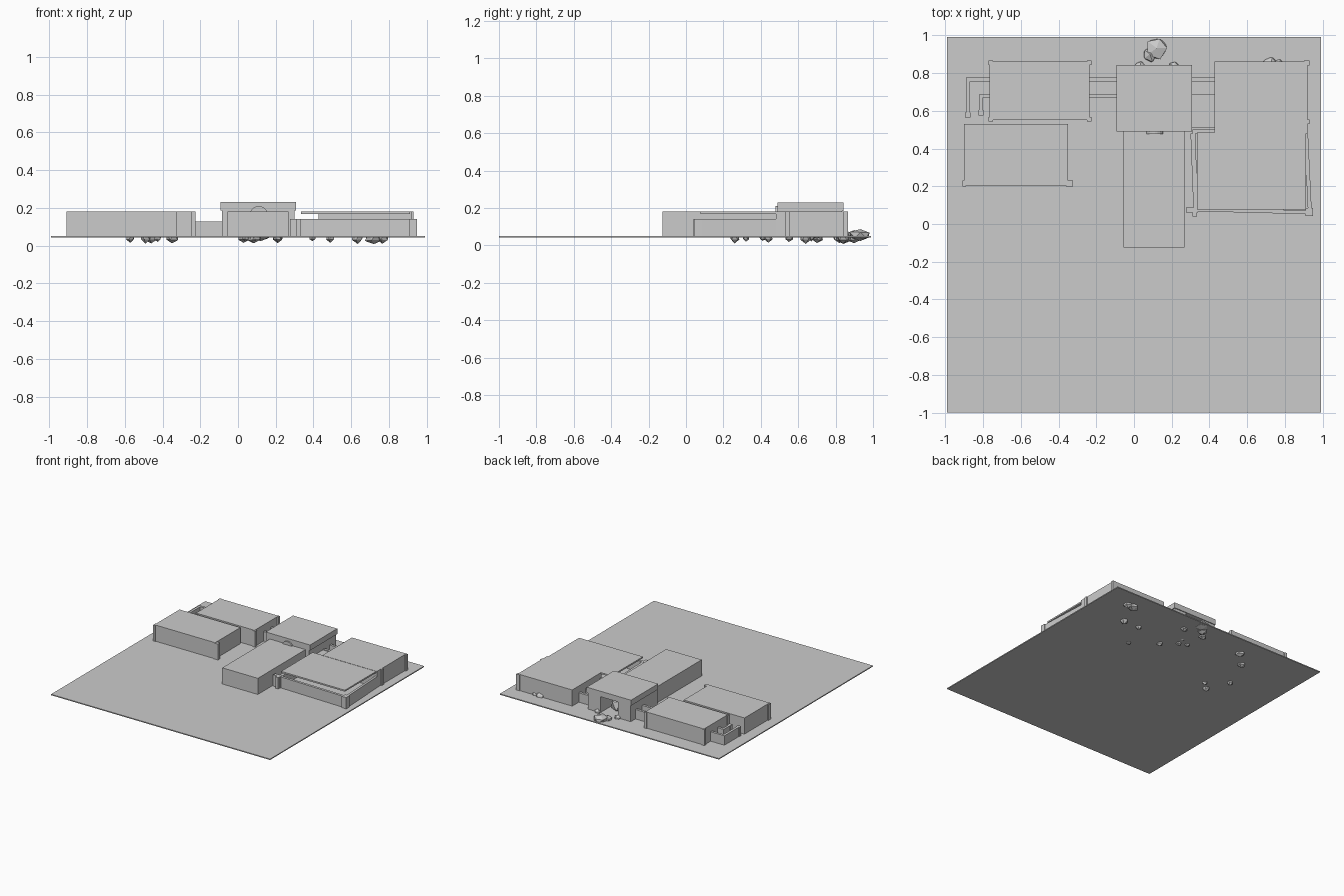
import bpy, bmesh, math, random
from mathutils import Vector

random.seed(4)
G = 0.05  # top of the ground plate


def box(name, x0, x1, y0, y1, z0, z1):
    bm = bmesh.new()
    bmesh.ops.create_cube(bm, size=1)
    for v in bm.verts:
        v.co = ((x0 + x1) / 2 + v.co.x * (x1 - x0),
                (y0 + y1) / 2 + v.co.y * (y1 - y0),
                (z0 + z1) / 2 + v.co.z * (z1 - z0))
    return finish(name, bm)


def finish(name, bm):
    me = bpy.data.meshes.new(name)
    bm.to_mesh(me)
    bm.free()
    ob = bpy.data.objects.new(name, me)
    bpy.context.collection.objects.link(ob)
    return ob


def wall(name, a, b, t, z1):
    """Straight wall of thickness t between two plan points."""
    a, b = Vector(a), Vector(b)
    d = b - a
    ob = box(name, -d.length / 2, d.length / 2, -t / 2, t / 2, 0, z1 - G)
    m = (a + b) / 2
    ob.location = (m.x, m.y, G)
    ob.rotation_euler.z = math.atan2(d.y, d.x)
    return ob


def rock(name, x, y, z, rx, ry, rz):
    bm = bmesh.new()
    bmesh.ops.create_icosphere(bm, subdivisions=1, radius=1)
    for v in bm.verts:
        s = random.uniform(0.8, 1.08)
        v.co = (x + v.co.x * rx * s, y + v.co.y * ry * s,
                max(0.0, z + v.co.z * rz * s))
    return finish(name, bm)


# ground plate
box("ground", -0.99, 0.99, -1.0, 0.99, 0.042, G)

# back-left building with corner posts
box("back_left_building", -0.765, -0.235, 0.55, 0.86, G, 0.182)
for i, x in enumerate((-0.772, -0.25)):
    for j, y in enumerate((0.542, 0.842)):
        box(f"back_left_post_{i}{j}", x, x + 0.025, y, y + 0.024, G, 0.18)

# front-left building
box("front_left_building", -0.9, -0.35, 0.205, 0.53, G, 0.182)
box("front_left_post_a", -0.908, -0.89, 0.2, 0.23, G, 0.18)
box("front_left_post_b", -0.36, -0.322, 0.2, 0.23, G, 0.18)

# central gatehouse with a passage open to the back
box("gate_wall_left", -0.085, 0.03, 0.5, 0.835, G, 0.185)
box("gate_wall_right", 0.19, 0.3, 0.5, 0.835, G, 0.185)
box("gate_wall_front", -0.085, 0.3, 0.49, 0.52, G, 0.185)
box("gate_roof", -0.092, 0.308, 0.49, 0.842, 0.185, 0.23)

# half-round arch on the gatehouse front
bm = bmesh.new()
arc = [bm.verts.new((0.11 + 0.047 * math.cos(math.pi * i / 10), 0.478,
                     0.165 + 0.045 * math.sin(math.pi * i / 10))) for i in range(11)]
face = bm.faces.new(arc)
ext = bmesh.ops.extrude_face_region(bm, geom=[face])["geom"]
for v in ext:
    if isinstance(v, bmesh.types.BMVert):
        v.co.y += 0.02
bmesh.ops.recalc_face_normals(bm, faces=bm.faces[:])
finish("gate_arch", bm)

# long front hall
box("front_hall", -0.055, 0.267, -0.125, 0.492, G, 0.182)

# right building: solid rear wing and covered front yard
box("right_rear_wing", 0.427, 0.92, 0.48, 0.86, G, 0.182)
for i, y in enumerate((0.84, 0.53)):
    box(f"right_wing_post_{i}", 0.9, 0.93, y, y + 0.025, G, 0.18)
box("right_front_roof", 0.335, 0.912, 0.078, 0.485, 0.168, 0.18)
wall("yard_wall_left", (0.312, 0.48), (0.328, 0.06), 0.025, 0.14)
wall("yard_wall_right", (0.912, 0.48), (0.932, 0.06), 0.02, 0.14)
wall("yard_wall_front", (0.3, 0.078), (0.93, 0.062), 0.02, 0.14)
wall("yard_wall_back", (0.31, 0.49), (0.43, 0.49), 0.02, 0.14)
box("yard_post_left", 0.275, 0.335, 0.062, 0.088, G, 0.142)
box("yard_post_front_left", 0.31, 0.335, 0.04, 0.07, G, 0.142)
box("yard_post_right", 0.908, 0.948, 0.043, 0.085, G, 0.142)

# low parallel link walls between the buildings
for i, (x0, x1) in enumerate(((-0.24, -0.08), (0.3, 0.43))):
    box(f"link_wall_back_{i}", x0, x1, 0.755, 0.775, G, 0.127)
    box(f"link_wall_front_{i}", x0, x1, 0.667, 0.687, G, 0.127)
box("link_block", 0.3, 0.43, 0.51, 0.67, G, 0.12)

# bent walls on the far left
box("outer_wall_back", -0.89, -0.76, 0.755, 0.775, G, 0.127)
box("outer_wall_side", -0.89, -0.87, 0.585, 0.775, G, 0.127)
box("outer_wall_end", -0.895, -0.865, 0.565, 0.59, G, 0.127)
box("inner_wall_back", -0.82, -0.76, 0.667, 0.687, G, 0.127)
box("inner_wall_side", -0.822, -0.803, 0.6, 0.687, G, 0.127)
box("inner_wall_end", -0.825, -0.797, 0.575, 0.605, G, 0.127)

# rocks, some poking through the ground
rock("big_rock", 0.12, 0.932, 0.055, 0.065, 0.066, 0.036)
spots = [(0.72, 0.84, 0.05), (0.635, 0.64, 0.035), (0.49, 0.64, 0.025),
         (0.395, 0.41, 0.02), (0.21, 0.55, 0.025), (0.1, 0.64, 0.025),
         (0.04, 0.67, 0.02), (0.085, 0.9, 0.045), (0.21, 0.835, 0.03),
         (0.03, 0.834, 0.035), (-0.35, 0.82, 0.04), (-0.46, 0.7, 0.035),
         (-0.425, 0.32, 0.02), (-0.49, 0.26, 0.03), (-0.57, 0.44, 0.025),
         (0.765, 0.84, 0.04)]
for i, (x, y, r) in enumerate(spots):
    rock(f"rock_{i}", x, y, 0.046, r, r, 0.015 + 0.6 * r)
# boulder inside the passage
rock("passage_boulder", 0.11, 0.7, 0.1, 0.07, 0.09, 0.08)
